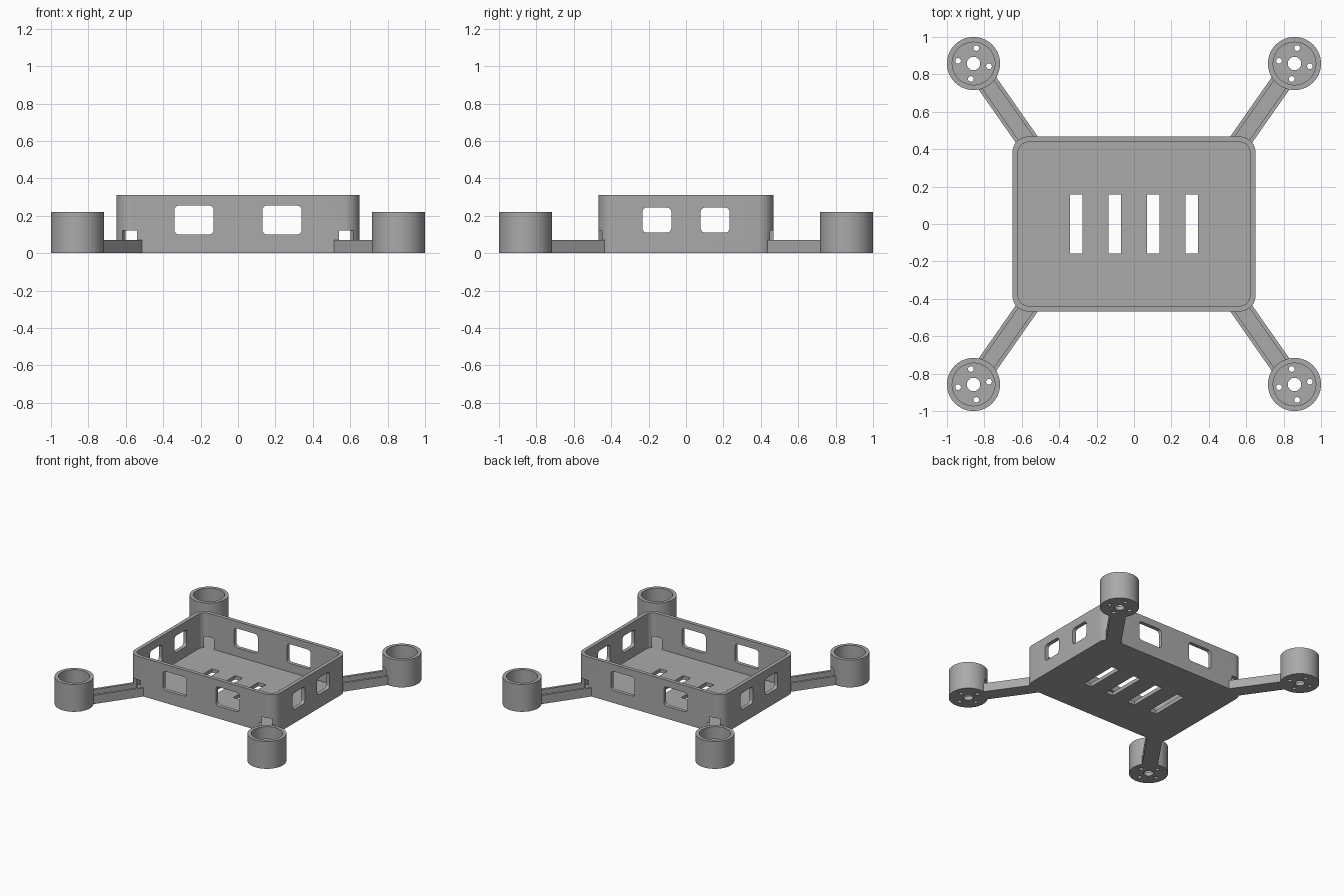
import bpy
import bmesh
from math import sin, cos, pi, radians, atan2
from mathutils import Matrix, Vector

if "Cube" in bpy.data.objects:
    bpy.data.objects.remove(bpy.data.objects["Cube"])

WALL = 0.03
FLOOR = 0.03
BODY = (1.30, 0.935, 0.31)
POD = Vector((0.858, 0.858, 0))
POD_R, POD_H = 0.142, 0.22
ARM_W, ARM_H = 0.115, 0.07
CHANNEL_W, CHANNEL_TOP = 0.075, 0.12
ARM_ANGLE = radians(55)
SIGNS = [(sx, sy) for sx in (-1, 1) for sy in (-1, 1)]

grey = bpy.data.materials.new("plain_grey")
grey.use_nodes = True
colour = (0.40, 0.40, 0.40, 1)
grey.diffuse_color = colour
grey.node_tree.nodes["Principled BSDF"].inputs["Base Color"].default_value = colour


def rounded_rect(w, h, r, steps=12):
    pts = []
    for k, (sx, sy) in enumerate([(1, 1), (-1, 1), (-1, -1), (1, -1)]):
        for i in range(steps + 1):
            a = (k + i / steps) * pi / 2
            pts.append((sx * (w / 2 - r) + r * cos(a), sy * (h / 2 - r) + r * sin(a)))
    return pts


def rect(x0, x1, w):
    return [(x0, -w / 2), (x1, -w / 2), (x1, w / 2), (x0, w / 2)]


def circle(r, n):
    return [(r * cos(2 * pi * i / n), r * sin(2 * pi * i / n)) for i in range(n)]


def prism(name, outline, z0, z1, matrix=Matrix()):
    """Extrude a closed outline from z0 to z1, then place it."""
    bm = bmesh.new()
    base = bm.faces.new([bm.verts.new((x, y, z0)) for x, y in outline])
    top = bmesh.ops.extrude_face_region(bm, geom=[base])["geom"]
    verts = [v for v in top if isinstance(v, bmesh.types.BMVert)]
    bmesh.ops.translate(bm, verts=verts, vec=(0, 0, z1 - z0))
    bmesh.ops.transform(bm, matrix=matrix, verts=bm.verts)
    bmesh.ops.recalc_face_normals(bm, faces=bm.faces)
    mesh = bpy.data.meshes.new(name)
    bm.to_mesh(mesh)
    bm.free()
    mesh.materials.append(grey)
    obj = bpy.data.objects.new(name, mesh)
    bpy.context.collection.objects.link(obj)
    return obj


def combine(target, tool, operation):
    """Apply a boolean and discard the tool."""
    mod = target.modifiers.new("boolean", 'BOOLEAN')
    mod.operation, mod.solver, mod.object = operation, 'EXACT', tool
    bpy.context.view_layer.objects.active = target
    bpy.ops.object.modifier_apply(modifier=mod.name)
    bpy.data.objects.remove(tool)


def pod_place(sx, sy):
    return Matrix.Translation((sx * POD.x, sy * POD.y, 0))


def arm_place(sx, sy):
    # Local +x runs from the pod towards the body
    angle = atan2(-sy * sin(ARM_ANGLE), -sx * cos(ARM_ANGLE))
    return pod_place(sx, sy) @ Matrix.Rotation(angle, 4, 'Z')


# Solid tray, arms and motor pods fused into one moulding
frame = prism("quadcopter_frame", rounded_rect(BODY[0], BODY[1], 0.085), 0, BODY[2])
for s in SIGNS:
    combine(frame, prism("arm", rect(0, 0.56, ARM_W), 0, ARM_H, arm_place(*s)), 'UNION')
    combine(frame, prism("motor_pod", circle(POD_R, 64), 0, POD_H, pod_place(*s)), 'UNION')

# Tray cavity
cavity = rounded_rect(BODY[0] - 2 * WALL, BODY[1] - 2 * WALL, 0.055)
combine(frame, prism("cavity", cavity, FLOOR, 0.5), 'DIFFERENCE')

# Pod bores, wire channels and motor mounting holes
for s in SIGNS:
    place = pod_place(*s)
    combine(frame, prism("bore", circle(0.114, 64), FLOOR, 0.5, place), 'DIFFERENCE')
    channel = rect(0.05, 0.54, CHANNEL_W)
    combine(frame, prism("channel", channel, FLOOR, CHANNEL_TOP, arm_place(*s)), 'DIFFERENCE')
    combine(frame, prism("shaft_hole", circle(0.036, 32), -0.1, 0.1, place), 'DIFFERENCE')
    for k in range(4):
        turn = Matrix.Rotation(k * pi / 2 - s[1] * radians(10), 4, 'Z')
        spot = place @ turn @ Matrix.Translation((0.084, 0, 0))
        combine(frame, prism("screw_hole", circle(0.015, 20), -0.1, 0.1, spot), 'DIFFERENCE')

# Windows through opposite walls
stand = Matrix.Rotation(pi / 2, 4, 'X')
for side in (-1, 1):
    front = Matrix.Translation((side * 0.235, 0, 0.177)) @ stand
    combine(frame, prism("long_wall_window", rounded_rect(0.21, 0.155, 0.025, 6),
                         -0.6, 0.6, front), 'DIFFERENCE')
    flank = (Matrix.Translation((0, side * 0.156, 0.177))
             @ Matrix.Rotation(pi / 2, 4, 'Z') @ stand)
    combine(frame, prism("short_wall_window", rounded_rect(0.155, 0.135, 0.025, 6),
                         -0.8, 0.8, flank), 'DIFFERENCE')

# Strap slots in the floor
for i in range(4):
    x = (i - 1.5) * 0.206
    slot = [(x + px, py) for px, py in rect(-0.034, 0.034, 0.315)]
    combine(frame, prism("strap_slot", slot, -0.1, 0.1), 'DIFFERENCE')

# Smooth curved walls, crisp edges
frame.data.shade_smooth()
frame.data.set_sharp_from_angle(angle=radians(30))
